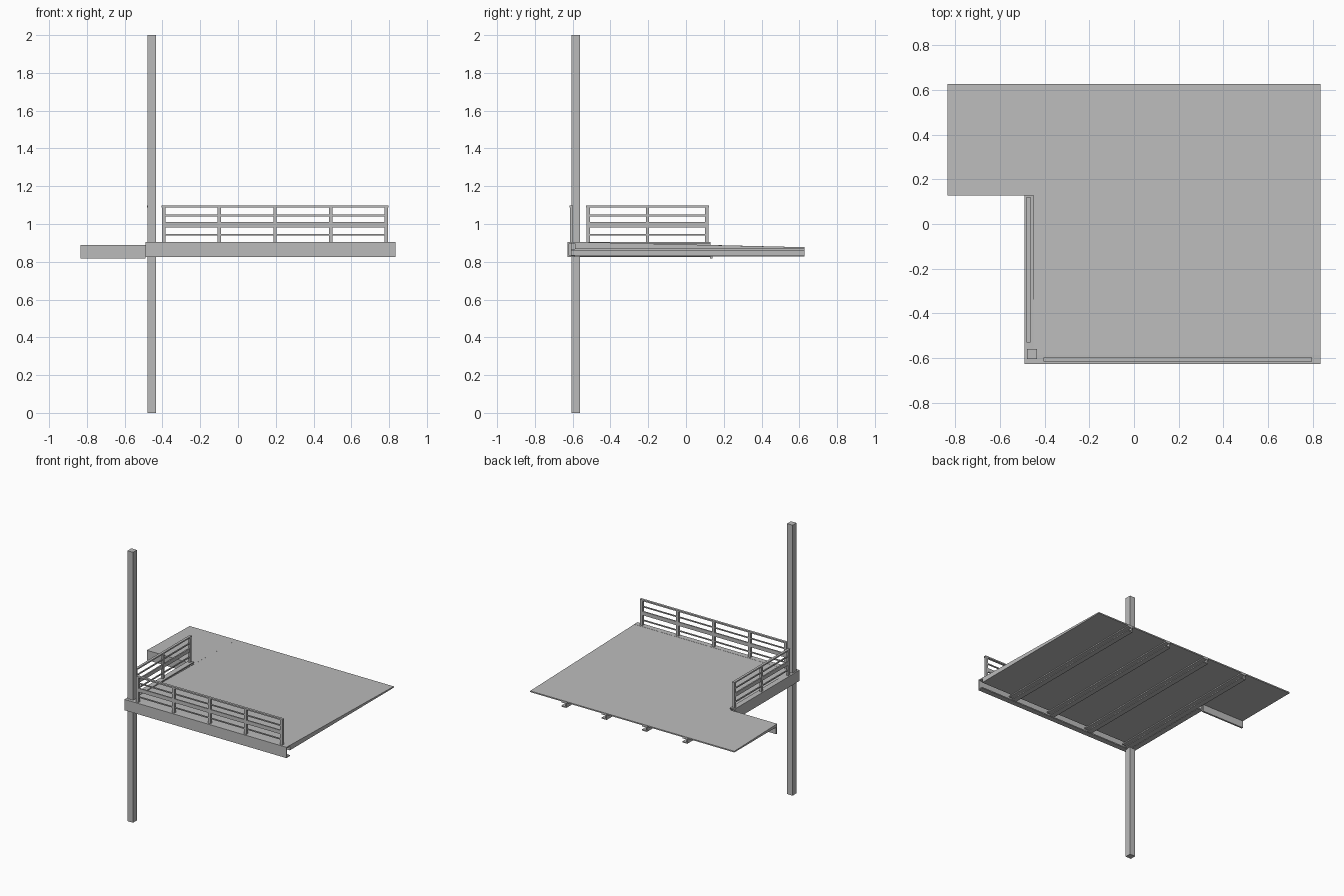
import bpy

cube = bpy.data.objects.get("Cube")
if cube:
    bpy.data.objects.remove(cube, do_unlink=True)

grey = bpy.data.materials.new("plain grey")
grey.use_nodes = True
colour = (0.5, 0.5, 0.5, 1)
grey.diffuse_color = colour
grey.node_tree.nodes["Principled BSDF"].inputs["Base Color"].default_value = colour


def prism(name, outline, start, end, place):
    """Sweep an outline of (a, b) points from start to end; place maps (a, b, t) to xyz."""
    n = len(outline)
    verts = [place(a, b, t) for t in (start, end) for a, b in outline]
    faces = [list(range(n)), list(range(n, 2 * n))]
    faces += [[i, (i + 1) % n, (i + 1) % n + n, i + n] for i in range(n)]
    mesh = bpy.data.meshes.new(name)
    mesh.from_pydata(verts, [], faces)
    mesh.materials.append(grey)
    obj = bpy.data.objects.new(name, mesh)
    bpy.context.collection.objects.link(obj)
    # Make the normals point outwards
    import bmesh
    bm = bmesh.new()
    bm.from_mesh(mesh)
    bmesh.ops.recalc_face_normals(bm, faces=bm.faces)
    bm.to_mesh(mesh)
    bm.free()
    return obj


def along_x(a, b, t):
    return (t, a, b)


def along_y(a, b, t):
    return (a, t, b)


def box(name, x, y, z):
    corners = [(x[0], z[0]), (x[1], z[0]), (x[1], z[1]), (x[0], z[1])]
    return prism(name, corners, y[0], y[1], along_y)


def channel(back, lip, low, high, wall=0.008):
    """C-shaped section with its web at back and its flanges reaching to lip."""
    inner = back + (wall if lip > back else -wall)
    return [(back, low), (lip, low), (lip, low + wall), (inner, low + wall),
            (inner, high - wall), (lip, high - wall), (lip, high), (back, high)]


# Column and edge beams
LOW, TOP = 0.826, 0.906
box("column", (-0.48, -0.435), (-0.605, -0.56), (0, 2))
prism("front_beam", channel(-0.627, -0.587, LOW, TOP), -0.49, 0.835, along_x)
prism("side_beam", channel(-0.49, -0.45, LOW, TOP), -0.627, 0.13, along_y)
box("wing_beam", (-0.835, -0.49), (0.127, 0.14), (0.817, 0.884))

# Deck, falling gently towards the back
BOTTOM, REAR = 0.868, 0.877
prism("main_deck", [(-0.587, BOTTOM), (0.628, BOTTOM), (0.628, REAR), (-0.587, 0.905)],
      -0.45, 0.835, along_x)
prism("wing_deck", [(0.127, BOTTOM), (0.628, BOTTOM), (0.628, REAR), (0.127, 0.889)],
      -0.835, -0.45, along_x)

# Joists under the deck
for i in range(4):
    x = -0.45 + i * 0.33
    prism(f"joist_{i + 1}", channel(x, x + 0.04, 0.829, BOTTOM), -0.61, 0.628, along_y)

# Railings: (height range, half depth) of each horizontal bar
BARS = {"top_rail": (1.088, 1.098, 0.009), "upper_bar": (1.041, 1.049, 0.004),
        "middle_board": (0.982, 1.01, 0.005), "lower_bar": (0.94, 0.948, 0.004)}


def railing(side, centre, start, end, bays, lengthwise_x):
    def piece(name, length, half, z):
        depth = (centre - half, centre + half)
        x, y = (length, depth) if lengthwise_x else (depth, length)
        box(f"{side}_{name}", x, y, z)

    for name, (low, high, half) in BARS.items():
        inset = 0 if name == "top_rail" else 0.01
        piece(name, (start + inset, end - inset), half, (low, high))
    for i in range(bays + 1):
        mid = start + 0.012 + (end - start - 0.024) * i / bays
        piece(f"rail_post_{i + 1}", (mid - 0.009, mid + 0.009), 0.008, (TOP, 1.09))


railing("front", -0.607, -0.405, 0.797, 4, True)
railing("side", -0.472, -0.53, 0.122, 2, False)
